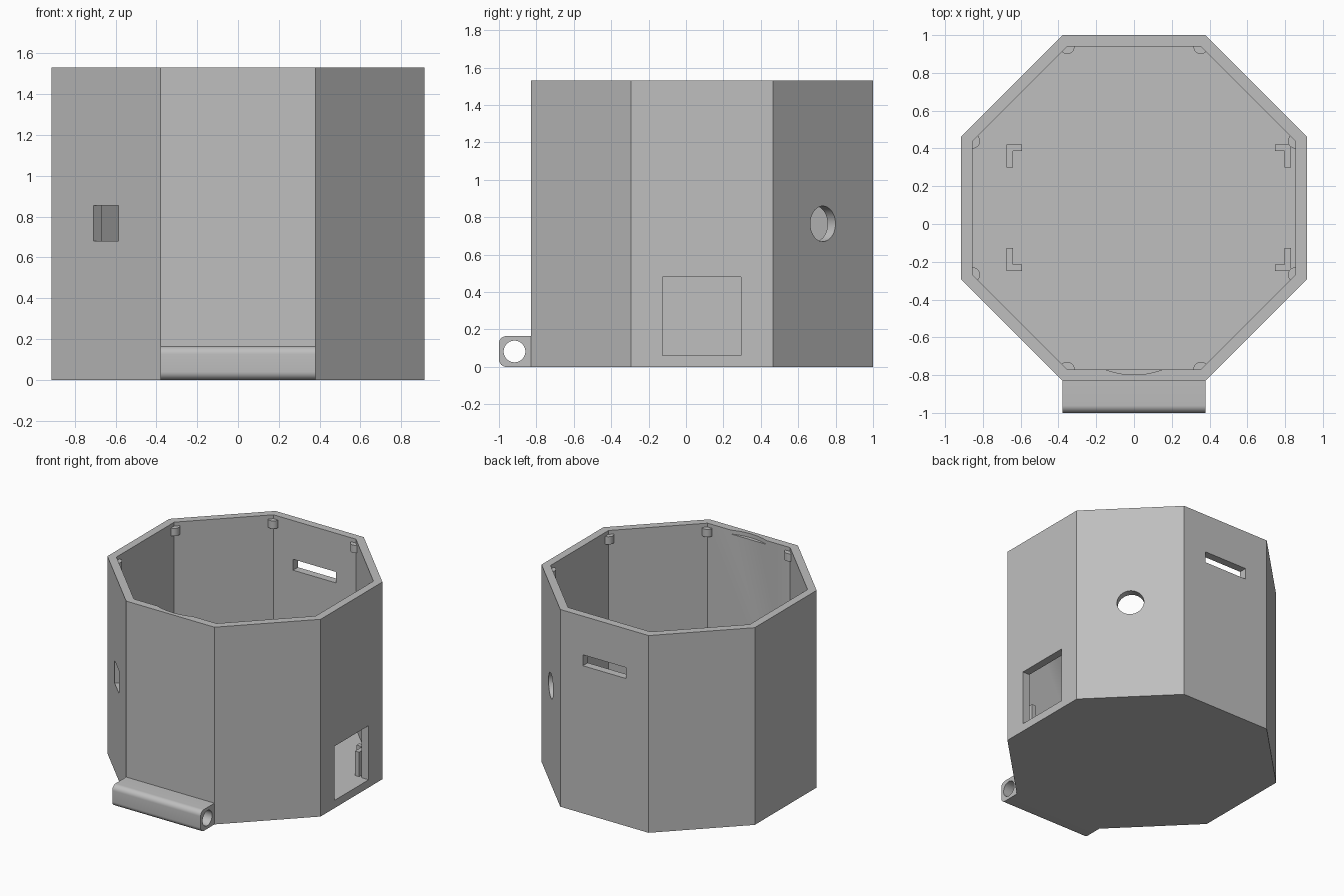
import bpy, bmesh, math
from mathutils import Matrix, Vector

if "Cube" in bpy.data.objects:
    bpy.data.objects.remove(bpy.data.objects["Cube"])

HEIGHT, APOTHEM, WALL, CY = 1.53, 0.915, 0.06, 0.085
INNER = APOTHEM - WALL
CORNER = 1 / math.cos(math.pi / 8)

grey = bpy.data.materials.new("grey plastic")
grey.use_nodes = True
colour = (0.52, 0.52, 0.52, 1)
grey.diffuse_color = colour
grey.node_tree.nodes["Principled BSDF"].inputs["Base Color"].default_value = colour


def finish(name, bm):
    mesh = bpy.data.meshes.new(name)
    bm.to_mesh(mesh)
    bm.free()
    mesh.materials.append(grey)
    obj = bpy.data.objects.new(name, mesh)
    bpy.context.collection.objects.link(obj)
    return obj


def box(name, low, high, turn=None):
    """Box between two corners, optionally placed by a matrix."""
    low, high = Vector(low), Vector(high)
    bm = bmesh.new()
    bmesh.ops.create_cube(bm, size=1)
    m = Matrix.Translation((low + high) / 2) @ Matrix.Diagonal((high - low).to_4d())
    bm.transform((turn or Matrix()) @ m)
    return finish(name, bm)


def prism(name, radius, z0, z1, sides, place):
    """Upright prism or cylinder, placed by a matrix."""
    bm = bmesh.new()
    bmesh.ops.create_cone(bm, cap_ends=True, segments=sides, radius1=radius,
                          radius2=radius, depth=z1 - z0)
    bm.transform(place @ Matrix.Translation((0, 0, (z0 + z1) / 2)))
    return finish(name, bm)


def select_only(obj):
    bpy.ops.object.select_all(action="DESELECT")
    obj.select_set(True)
    bpy.context.view_layer.objects.active = obj


def cut(obj, *cutters):
    for cutter in cutters:
        mod = obj.modifiers.new("cut", "BOOLEAN")
        mod.operation, mod.solver, mod.object = "DIFFERENCE", "EXACT", cutter
        select_only(obj)
        bpy.ops.object.modifier_apply(modifier=mod.name)
        bpy.data.objects.remove(cutter)


def smooth(obj):
    select_only(obj)
    bpy.ops.object.shade_smooth_by_angle(angle=math.radians(30))


def spin(angle):
    return Matrix.Rotation(math.radians(angle), 4, "Z")


centre = Matrix.Translation((0, CY, 0))
octagon = centre @ spin(22.5)

# Hollow octagonal shell with a floor
shell = prism("octagonal_shell", APOTHEM * CORNER, 0, HEIGHT, 8, octagon)
cavity = prism("cavity", INNER * CORNER, WALL, HEIGHT + 0.2, 8, octagon)


def opening(angle, half_width, z0, z1):
    """Rectangular cutter through the wall facing the given direction."""
    return box("opening", (INNER - 0.05, -half_width, z0),
               (APOTHEM + 0.05, half_width, z1), centre @ spin(angle))


# Round hole in the back left wall
port = prism("port", 0.095, INNER - 0.05, APOTHEM + 0.05, 48,
             centre @ Matrix.Translation((0, 0, HEIGHT / 2)) @ spin(45)
             @ Matrix.Rotation(math.pi / 2, 4, "Y"))
# Shallow curved thumb recess on the inside of the front rim
recess = prism("recess", 0.43, HEIGHT - 0.03, HEIGHT + 0.1, 96,
               Matrix.Translation((0, -0.798 + 0.43, 0)))

cut(shell, cavity,
    opening(0, 0.21, WALL, 0.48),
    opening(90, 0.185, 1.145, 1.23),
    opening(225, 0.086, 0.68, 0.855),
    port, recess)
smooth(shell)

# Small round lid stops in the inner corners
for i in range(8):
    place = centre @ spin(22.5 + 45 * i) @ Matrix.Translation((INNER * CORNER, 0, 0))
    smooth(prism(f"lid_stop_{i + 1}", 0.04, 1.44, 1.50, 24, place))

# L-shaped corner brackets standing on the floor
for side, x in (("right", -0.675), ("left", 0.83)):
    for end, y in (("front", -0.248), ("back", 0.42)):
        dx, dy = (1 if x < 0 else -1), (1 if y < 0 else -1)
        bm = bmesh.new()
        outline = [(0, 0), (0.083, 0), (0.083, 0.034), (0.034, 0.034),
                   (0.034, 0.122), (0, 0.122)]
        face = bm.faces.new([bm.verts.new((x + dx * u, y + dy * v, WALL))
                             for u, v in outline])
        top = bmesh.ops.extrude_face_region(bm, geom=[face])["geom"]
        bmesh.ops.translate(bm, vec=(0, 0, 0.19),
                            verts=[g for g in top if isinstance(g, bmesh.types.BMVert)])
        bmesh.ops.recalc_face_normals(bm, faces=bm.faces)
        finish(f"{end}_{side}_bracket", bm)

# Hinge barrel along the foot of the front wall, with rounded outer edges
bm = bmesh.new()
bmesh.ops.create_cube(bm, size=1)
bm.transform(Matrix.Translation((0, -0.915, 0.0825)) @ Matrix.Diagonal((0.758, 0.17, 0.165, 1)))
outer = [e for e in bm.edges if all(v.co.y < -0.95 for v in e.verts)
         and abs(e.verts[0].co.x - e.verts[1].co.x) > 0.5]
bmesh.ops.bevel(bm, geom=outer, offset=0.04, segments=8, profile=0.5, affect="EDGES")
hinge = finish("hinge_barrel", bm)
pin_hole = prism("pin_hole", 0.058, -0.5, 0.5, 48,
                 Matrix.Translation((0, -0.917, 0.0825)) @ Matrix.Rotation(math.pi / 2, 4, "Y"))
cut(hinge, pin_hole)
smooth(hinge)
